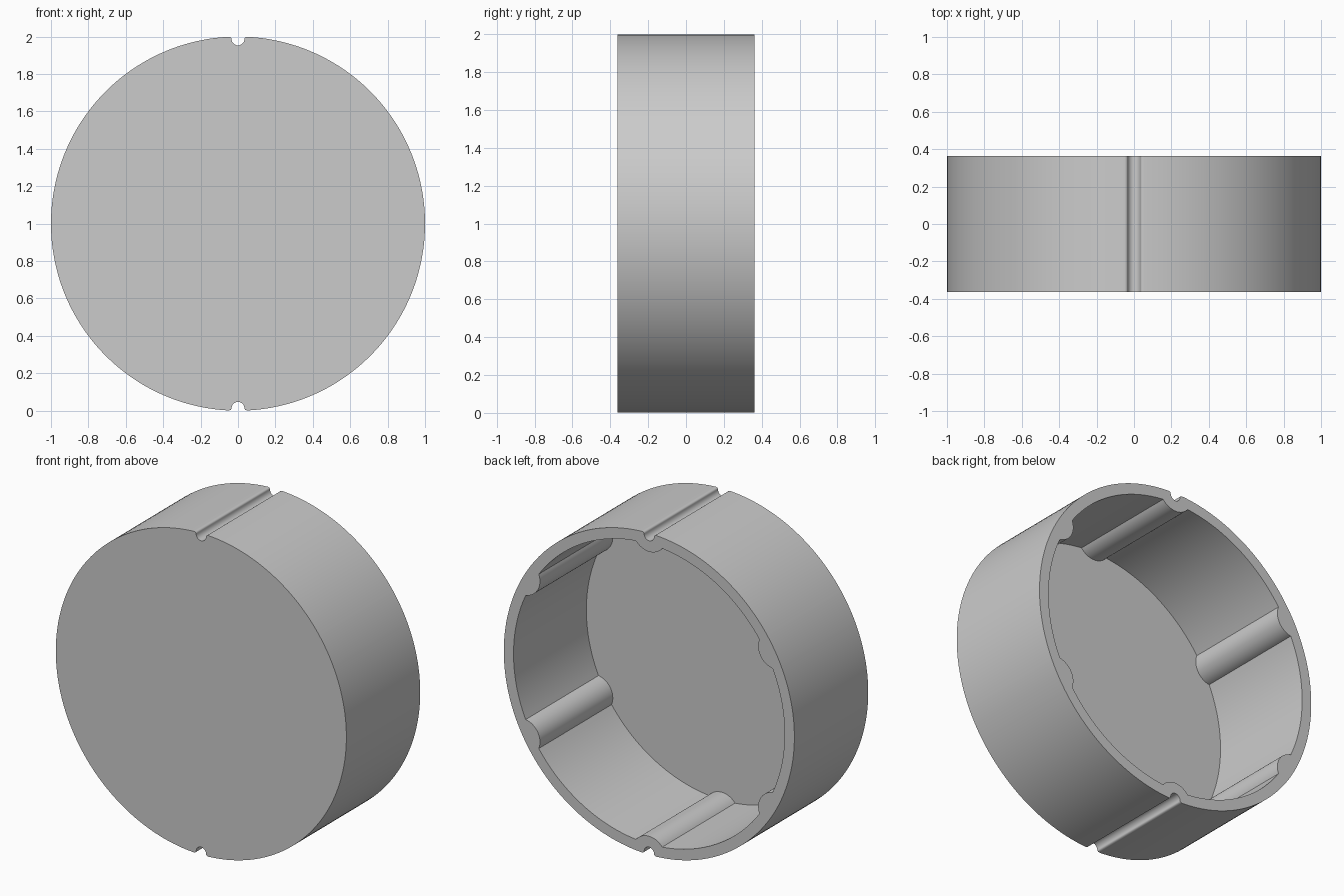
import bpy
import bmesh
from math import sin, cos, asin, acos, sqrt, pi, radians

cube = bpy.data.objects.get("Cube")
if cube:
    bpy.data.objects.remove(cube, do_unlink=True)

# Main dimensions
HALF_DEPTH = 0.363
FLOOR = 0.01          # thickness of the closed front
INNER = 0.933         # inside radius of the wall
RIB = 0.115           # rib radius, centred on the outer circle
GROOVE, LIP = 0.035, 0.012
RIB_EDGE = acos((INNER ** 2 + 1 - RIB ** 2) / (2 * INNER))


def outer_radius(a, grooved):
    """Outer circle, with a round-lipped groove near the angle zero."""
    u = abs(sin(a))
    if not grooved or u >= GROOVE + LIP:
        return 1.0
    if u > GROOVE:
        depth = LIP - sqrt(max(0, LIP ** 2 - (GROOVE + LIP - u) ** 2))
    else:
        depth = LIP + sqrt(max(0, GROOVE ** 2 - u ** 2))
    return cos(a) - depth


def inner_radius(a):
    """Inner circle, with a rounded rib near the angle zero."""
    if abs(a) >= RIB_EDGE:
        return INNER
    return cos(a) - sqrt(RIB ** 2 - sin(a) ** 2)


# Sample angles for one sixth of the ring, finer at the rib and groove
half = [asin(GROOVE * sin(pi / 2 * k / 8)) for k in range(1, 9)]
half += [asin(GROOVE + LIP - LIP * cos(pi / 2 * k / 6)) for k in range(1, 7)]
start = half[-1]
half += [start + (RIB_EDGE - start) * k / 8 for k in range(1, 9)]
half += [RIB_EDGE + (pi / 6 - RIB_EDGE) * k / 14 for k in range(1, 15)]
sector = [-a for a in reversed(half[:-1])] + [0.0] + half

outline, cavity = [], []
for i in range(6):
    for a in sector:
        t = a + i * pi / 3
        for points, r in ((outline, outer_radius(a, i % 3 == 0)),
                          (cavity, inner_radius(a))):
            points.append((r * sin(t), 1 + r * cos(t)))

# Cap body: closed front, wall, open rim, ribbed cavity and floor
bm = bmesh.new()


def loop(points, y):
    return [bm.verts.new((x, y, z)) for x, z in points]


rings = [loop(outline, -HALF_DEPTH), loop(outline, HALF_DEPTH),
         loop(cavity, HALF_DEPTH), loop(cavity, FLOOR - HALF_DEPTH)]
for a, b in zip(rings, rings[1:]):
    for i in range(len(a)):
        bm.faces.new((a[i - 1], a[i], b[i], b[i - 1]))
bm.faces.new(rings[0])
bm.faces.new(rings[-1])
bmesh.ops.recalc_face_normals(bm, faces=bm.faces)

mesh = bpy.data.meshes.new("round_cap")
bm.to_mesh(mesh)
bm.free()
cap = bpy.data.objects.new("round_cap", mesh)
bpy.context.collection.objects.link(cap)

# Single grey material
grey = bpy.data.materials.new("plain_grey")
grey.use_nodes = True
colour = (0.6, 0.6, 0.6, 1)
grey.diffuse_color = colour
grey.node_tree.nodes["Principled BSDF"].inputs["Base Color"].default_value = colour
mesh.materials.append(grey)

bpy.ops.object.select_all(action='DESELECT')
cap.select_set(True)
bpy.context.view_layer.objects.active = cap
bpy.ops.object.shade_smooth_by_angle(angle=radians(30))
